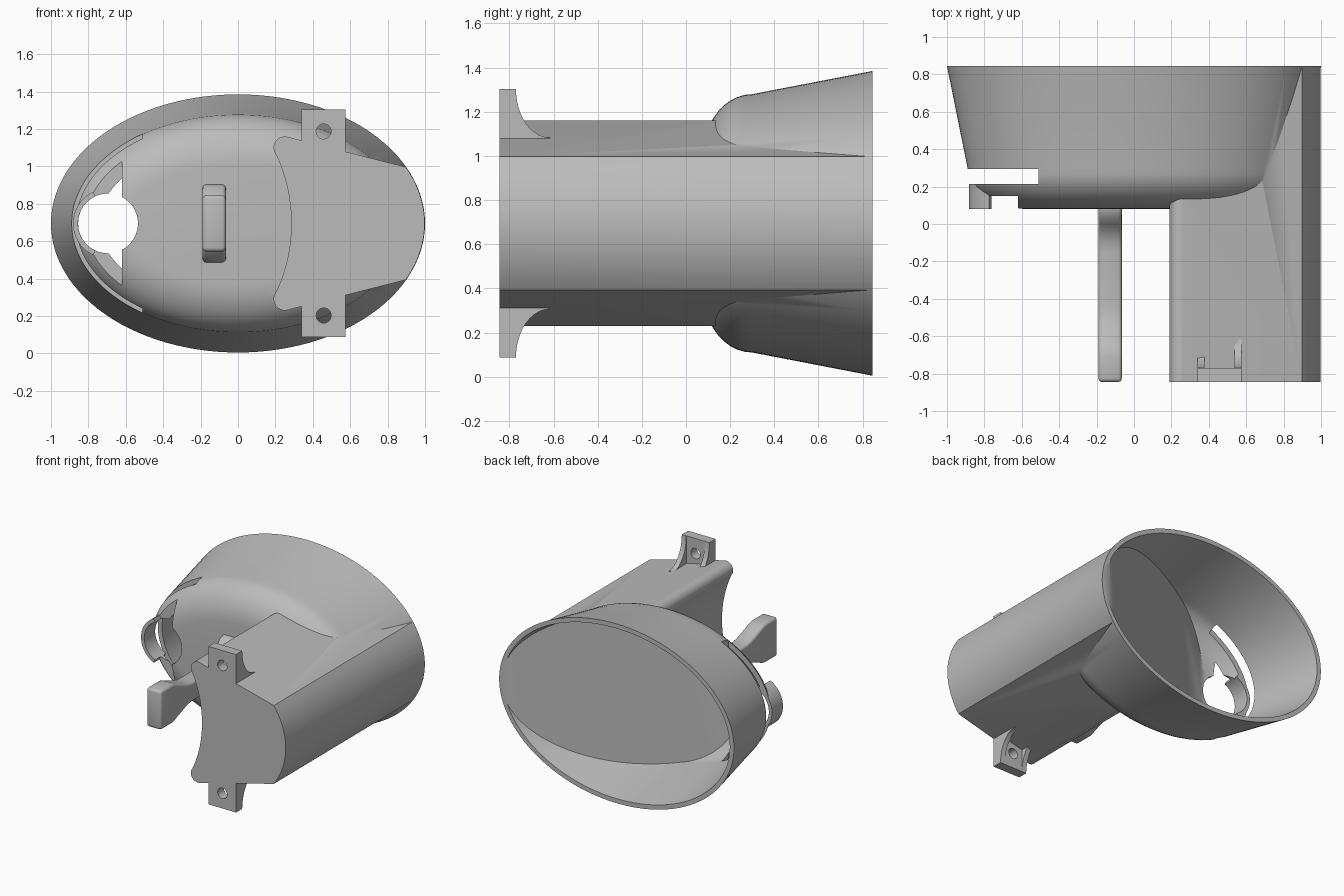
import bpy, bmesh, math
from mathutils import Vector

if "Cube" in bpy.data.objects:
    bpy.data.objects.remove(bpy.data.objects["Cube"])

CZ = 0.695  # height of the housing's axis
grey = bpy.data.materials.new("matte_grey")
grey.diffuse_color = (0.5, 0.5, 0.5, 1)
grey.use_nodes = True
grey.node_tree.nodes["Principled BSDF"].inputs["Base Color"].default_value = grey.diffuse_color


def make(name, bm):
    bmesh.ops.recalc_face_normals(bm, faces=bm.faces)
    me = bpy.data.meshes.new(name)
    bm.to_mesh(me)
    bm.free()
    me.materials.append(grey)
    ob = bpy.data.objects.new(name, me)
    bpy.context.collection.objects.link(ob)
    return ob


def prism(name, pts, axis, a, b):
    """Extrude a 2D outline: axis 'y' takes (x, z) points, axis 'x' takes (y, z)."""
    bm = bmesh.new()
    put = (lambda p, t: (p[0], t, p[1])) if axis == 'y' else (lambda p, t: (t, p[0], p[1]))
    lo = [bm.verts.new(put(p, a)) for p in pts]
    hi = [bm.verts.new(put(p, b)) for p in pts]
    bm.faces.new(lo)
    bm.faces.new(hi)
    n = len(pts)
    for i in range(n):
        j = (i + 1) % n
        bm.faces.new((lo[i], lo[j], hi[j], hi[i]))
    return make(name, bm)


def rect(x0, x1, z0, z1):
    return [(x0, z0), (x1, z0), (x1, z1), (x0, z1)]


def arc(cx, cz, rx, rz, a0, a1, n):
    return [(cx + rx * math.cos(math.radians(a0 + (a1 - a0) * i / n)),
             cz + rz * math.sin(math.radians(a0 + (a1 - a0) * i / n))) for i in range(n + 1)]


def oval_loft(profile, n=112):
    """Loft closed oval sections given as (y, x radius, z radius)."""
    bm = bmesh.new()
    rings = [[bm.verts.new((x, y, z)) for x, z in arc(0, CZ, rx, rz, 0, 360, n)[:-1]]
             for y, rx, rz in profile]
    for r, s in zip(rings, rings[1:]):
        for i in range(n):
            j = (i + 1) % n
            bm.faces.new((r[i], r[j], s[j], s[i]))
    bm.faces.new(rings[0])
    bm.faces.new(rings[-1])
    return bm


def boolean(ob, other, op):
    m = ob.modifiers.new(op, 'BOOLEAN')
    m.object, m.operation, m.solver = other, op, 'EXACT'
    bpy.context.view_layer.objects.active = ob
    bpy.ops.object.modifier_apply(modifier=m.name)
    bpy.data.objects.remove(other)


def smooth(ob, deg=32):
    bpy.ops.object.select_all(action='DESELECT')
    ob.select_set(True)
    bpy.context.view_layer.objects.active = ob
    bpy.ops.object.shade_smooth_by_angle(angle=math.radians(deg))


def bowl_profile(t, y_end):
    """Rounded floor followed by a flaring wall, inset by t."""
    out = []
    for i in range(11):
        a = math.radians(9 * i)
        inset = 0.27 * (1 - math.sin(a)) + t
        out.append((0.08 + t + (0.22 - t) * (1 - math.cos(a)), 0.89 - inset, 0.585 - inset))
    k = (y_end - 0.30) / 0.545
    out.append((y_end, 0.89 - t + 0.11 * k, 0.585 - t + 0.105 * k))
    return out


# flared oval bowl
housing = make("housing", oval_loft(bowl_profile(0, 0.845)))

# solid body with a scooped inner side, mirrored about the axis height
upper = arc(0, CZ, 0.998, 0.688, 0, 26, 10)
upper += arc(0.25, 1.10, 0.06, 0.06, 75, 218, 14)
upper += arc(-0.588, CZ, 0.873, 0.873, 24, 0, 12)
outline = upper + [(x, 2 * CZ - z) for x, z in reversed(upper[1:-1])]
boolean(housing, prism("body", outline, 'y', -0.845, 0.838), 'UNION')

# bowl cavity, closed off by a slanted inner wall
bm = oval_loft(bowl_profile(0.035, 0.9))
p, q = Vector((-0.53, 0.115, 0)), Vector((0.9, 0.83, 0))
d = q - p
res = bmesh.ops.bisect_plane(bm, geom=bm.verts[:] + bm.edges[:] + bm.faces[:], plane_co=p,
                             plane_no=Vector((-d.y, d.x, 0)), clear_inner=True)
cut = [e for e in res["geom_cut"] if isinstance(e, bmesh.types.BMEdge)]
bmesh.ops.holes_fill(bm, edges=[e for e in bm.edges if e.is_boundary], sides=0)
boolean(housing, make("cavity", bm), 'DIFFERENCE')

# side slot, floor notch and round opening
boolean(housing, prism("slot", rect(-1.1, -0.51, 0, 1.4), 'y', 0.213, 0.295), 'DIFFERENCE')
boolean(housing, prism("notch", rect(-1.1, -0.62, 0, 1.4), 'y', 0.0, 0.15), 'DIFFERENCE')
boolean(housing, prism("opening", arc(-0.695, CZ, 0.16, 0.16, 0, 360, 48)[:-1], 'y', 0.0, 0.294),
        'DIFFERENCE')
smooth(housing)

# C-shaped clip around the opening
clip = arc(-0.695, CZ, 0.187, 0.187, 115, 245, 24) + arc(-0.695, CZ, 0.16, 0.16, 245, 115, 24)
smooth(prism("clip", clip, 'y', 0.08, 0.213))

# lever with a broad head, narrow waist and flared root
half = [(-0.845, 0.15), (-0.70, 0.15), (-0.67, 0.143), (-0.64, 0.13), (-0.52, 0.085),
        (-0.48, 0.077), (-0.43, 0.075), (-0.15, 0.075), (-0.09, 0.085), (-0.04, 0.11),
        (0.0, 0.15), (0.04, 0.195), (0.10, 0.215)]
lever = prism("lever", [(y, CZ - h) for y, h in half] + [(y, CZ + h) for y, h in reversed(half)],
              'x', -0.19, -0.065)
bv = lever.modifiers.new("soft_edges", 'BEVEL')
bv.width, bv.segments, bv.limit_method, bv.angle_limit = 0.02, 3, 'ANGLE', math.radians(60)
bpy.context.view_layer.objects.active = lever
bpy.ops.object.modifier_apply(modifier=bv.name)
smooth(lever, 40)

# mounting ears: drilled plate with two curved gussets, above and below
for label, s in (("upper", 1), ("lower", -1)):
    def flip(pts):
        return [(a, CZ + s * (b - CZ)) for a, b in pts]
    plate = prism(label + "_ear_plate", flip(rect(0.34, 0.575, 1.05, 1.303)), 'y', -0.845, -0.77)
    hole = prism("hole", flip(arc(0.458, 1.187, 0.04, 0.04, 0, 360, 32)[:-1]), 'y', -0.9, -0.7)
    boolean(plate, hole, 'DIFFERENCE')
    smooth(plate)
    curve = arc(-0.615, 1.303, 0.155, 0.22, 180, 270, 12)
    for side, x0 in (("inner", 0.34), ("outer", 0.537)):
        g = prism(label + "_" + side + "_gusset",
                  flip([(-0.775, 1.303)] + curve + [(-0.615, 1.05), (-0.775, 1.05)]),
                  'x', x0, x0 + 0.038)
        smooth(g)
